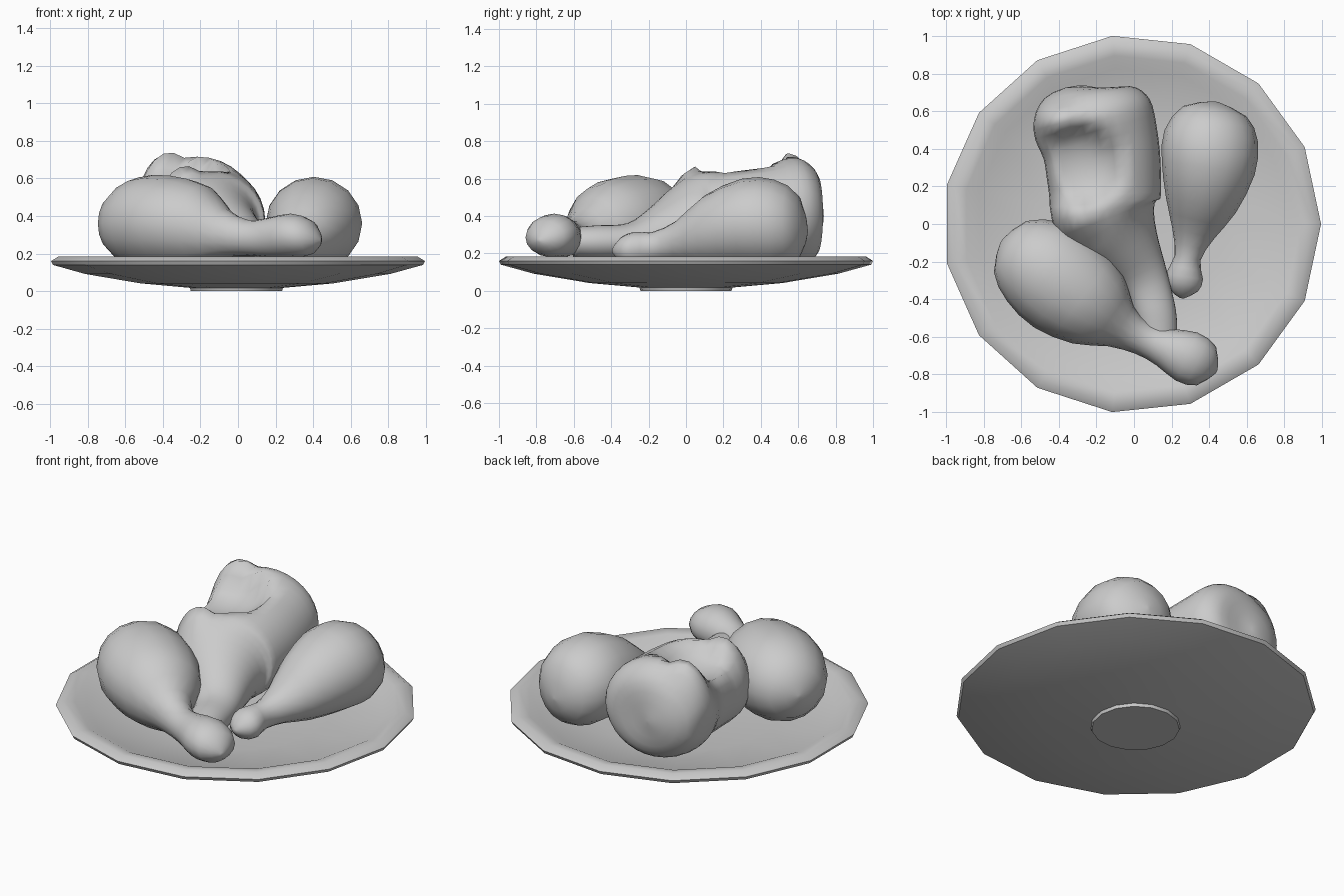
import bpy, bmesh
from math import sin, cos, pi, sqrt
from mathutils import Vector

if "Cube" in bpy.data.objects:
    bpy.data.objects.remove(bpy.data.objects["Cube"])


def skin(name, rows, angle):
    """Bridge equal rings of points, cap both ends, smooth shade."""
    bm = bmesh.new()
    rings = [[bm.verts.new(p) for p in row] for row in rows]
    n = len(rings[0])
    for a, b in zip(rings, rings[1:]):
        for i in range(n):
            j = (i + 1) % n
            bm.faces.new((a[i], a[j], b[j], b[i]))
    bm.faces.new(rings[0])
    bm.faces.new(rings[-1])
    bmesh.ops.recalc_face_normals(bm, faces=bm.faces)
    me = bpy.data.meshes.new(name)
    bm.to_mesh(me)
    bm.free()
    ob = bpy.data.objects.new(name, me)
    bpy.context.collection.objects.link(ob)
    bpy.ops.object.select_all(action='DESELECT')
    ob.select_set(True)
    bpy.context.view_layer.objects.active = ob
    bpy.ops.object.shade_smooth_by_angle(angle=angle)
    return ob


def spline(keys, sub):
    """Catmull-Rom through tuples of values."""
    k = [Vector(v) for v in keys]
    k = [k[0]] + k + [k[-1]]
    out = []
    for i in range(1, len(k) - 2):
        a, b, c, d = k[i - 1:i + 3]
        for s in range(sub):
            t = s / sub
            out.append(0.5 * (2 * b + (c - a) * t + (2 * a - 5 * b + 4 * c - d) * t * t
                              + (3 * b - a - 3 * c + d) * t ** 3))
    return out + [k[-1]]


def meat(name, keys, sub=2, seg=16):
    """Loft of elliptical sections: x, y, z, half width, half height."""
    pts = spline(keys, sub)
    rows = []
    for i, p in enumerate(pts):
        t = pts[min(i + 2, len(pts) - 1)] - pts[max(i - 2, 0)]
        side = Vector((-t[1], t[0], 0)).normalized()
        c = Vector(p[:3])
        w, h = max(p[3], 0.01), max(p[4], 0.01)
        rows.append([c + side * w * cos(2 * pi * k / seg) + Vector((0, 0, h * sin(2 * pi * k / seg)))
                     for k in range(seg)])
    return skin(name, rows, pi)


# Plate: turned profile with 15 sides
profile = [(0.245, 0), (0.25, 0.018), (0.52, 0.042), (0.82, 0.092), (0.995, 0.14),
           (1.0055, 0.16), (0.965, 0.185), (0.90, 0.177), (0.83, 0.145), (0.5, 0.105), (0.05, 0.095)]
skin("plate", [[(r * cos(2 * pi * k / 15) - 0.011, r * sin(2 * pi * k / 15), z) for k in range(15)]
               for r, z in profile], 0.7)

# Drumstick lying across the front left
meat("front_drumstick", [
    (-0.705, -0.09, .36, .01, .01), (-0.66, -0.12, .36, .16, .15), (-0.53, -0.2, .365, .255, .24),
    (-0.365, -0.325, .365, .28, .25), (-0.19, -0.455, .35, .225, .215), (-0.07, -0.545, .31, .125, .13),
    (0.05, -0.61, .285, .09, .095), (0.16, -0.655, .285, .105, .105), (0.28, -0.705, .295, .14, .118),
    (0.385, -0.755, .285, .115, .09), (0.44, -0.785, .27, .01, .01)])

# Drumstick on the right
meat("right_drumstick", [
    (0.44, 0.65, .32, .01, .01), (0.43, 0.60, .34, .17, .17), (0.41, 0.47, .355, .25, .24),
    (0.395, 0.3, .36, .25, .24), (0.355, 0.1, .32, .19, .19), (0.315, -0.05, .265, .115, .11),
    (0.285, -0.18, .235, .07, .08), (0.268, -0.28, .225, .1, .09), (0.26, -0.35, .22, .08, .065),
    (0.255, -0.395, .215, .01, .01)])

# Large middle piece
big = meat("bitten_drumstick", [
    (-0.25, 0.735, .40, .01, .01), (-0.25, 0.70, .41, .23, .21), (-0.225, 0.58, .42, .32, .295),
    (-0.175, 0.4, .40, .31, .28), (-0.155, 0.2, .38, .30, .27), (-0.14, 0.03, .36, .28, .25),
    (-0.03, -0.14, .30, .18, .17), (0.06, -0.3, .265, .125, .1), (0.115, -0.48, .26, .11, .09),
    (0.13, -0.6, .26, .10, .08)], sub=4, seg=32)

# Bite: press the upper left surface down and square up its rim
for v in big.data.vertices:
    x, y, z = v.co
    d = ((x + 0.30) / 0.26) ** 2 + ((y - 0.29) / 0.235) ** 2
    if z > 0.36:
        if d < 1:
            v.co.z = min(z, 0.70 - 0.17 * sqrt(1 - d))
        # raised lips at the near and far ends of the bite
        for lx, ly, lh in ((-0.34, 0.03, 0.08), (-0.45, 0.56, 0.08)):
            q = ((x - lx) / 0.16) ** 2 + ((y - ly) / 0.10) ** 2
            if q < 1:
                v.co.z += lh * (1 - q)
